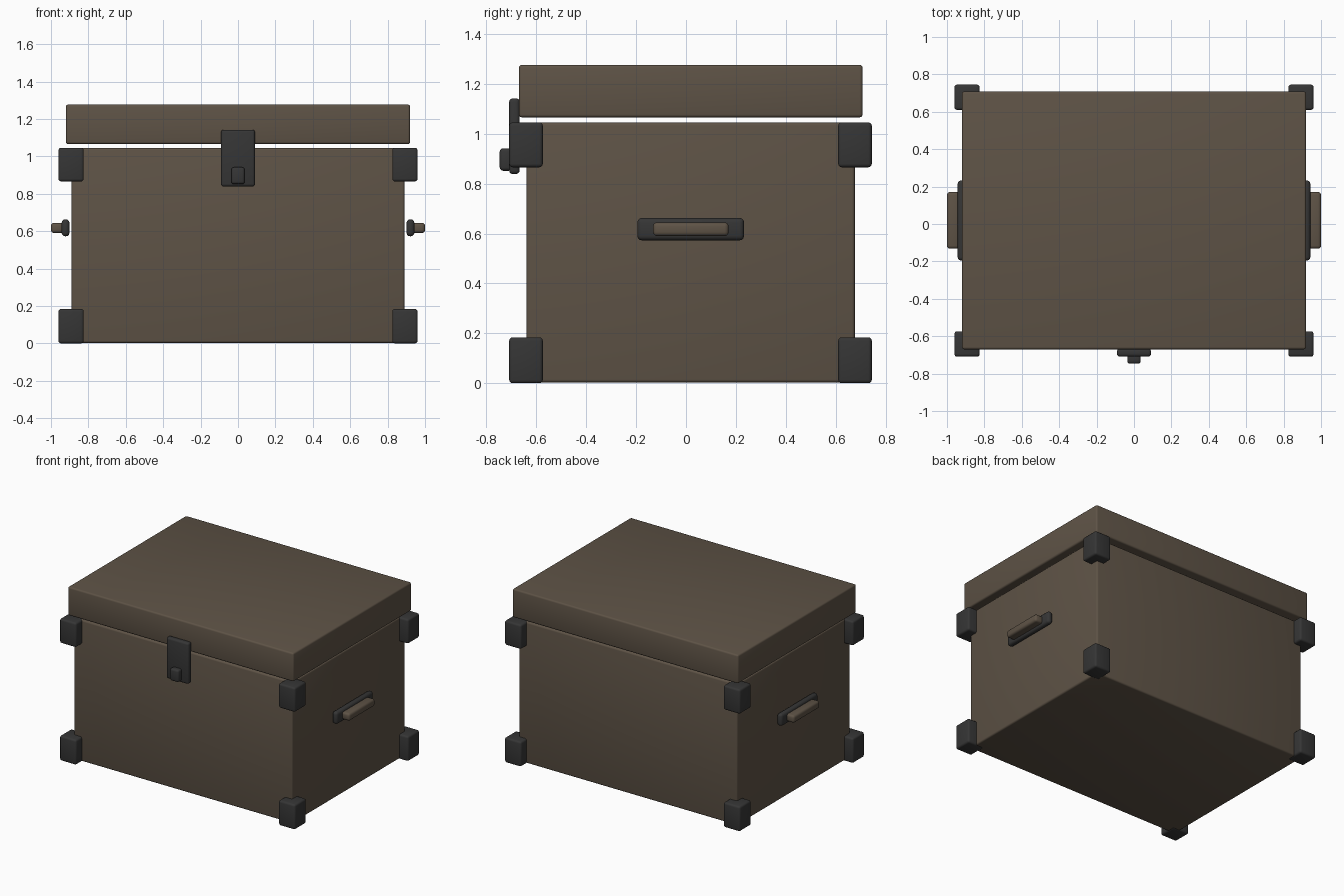
import bpy, bmesh
from mathutils import Vector

if "Cube" in bpy.data.objects:
    bpy.data.objects.remove(bpy.data.objects["Cube"])


def material(name, rgb):
    m = bpy.data.materials.new(name)
    m.diffuse_color = (*rgb, 1.0)
    m.use_nodes = True
    m.node_tree.nodes["Principled BSDF"].inputs["Base Color"].default_value = m.diffuse_color
    return m


BROWN = material("dull brown", (0.112, 0.086, 0.061))
BLACK = material("dark iron", (0.036, 0.036, 0.036))


def box(name, lo, hi, mat, bevel, segments=3):
    """Rounded box between two opposite corners."""
    lo, hi = Vector(lo), Vector(hi)
    size, mid = hi - lo, (lo + hi) / 2
    bm = bmesh.new()
    bmesh.ops.create_cube(bm, size=1.0)
    for v in bm.verts:
        v.co = Vector(v.co[i] * size[i] for i in range(3))
    bmesh.ops.bevel(bm, geom=bm.edges[:], offset=bevel, segments=segments,
                    profile=0.5, affect='EDGES', clamp_overlap=True)
    bmesh.ops.recalc_face_normals(bm, faces=bm.faces[:])
    me = bpy.data.meshes.new(name)
    bm.to_mesh(me)
    bm.free()
    me.materials.append(mat)
    ob = bpy.data.objects.new(name, me)
    ob.location = mid
    bpy.context.collection.objects.link(ob)
    bpy.ops.object.select_all(action='DESELECT')
    ob.select_set(True)
    bpy.context.view_layer.objects.active = ob
    bpy.ops.object.shade_smooth_by_angle(angle=0.6)
    return ob


# Chest body and separate lid floating just above it
box("body", (-0.89, -0.64, 0.003), (0.89, 0.677, 1.045), BROWN, 0.012)
box("lid", (-0.92, -0.67, 1.066), (0.92, 0.708, 1.277), BROWN, 0.012)

# Eight iron corner guards
for sx, side in ((-1, "left"), (1, "right")):
    xs = sorted((sx * 0.825, sx * 0.96))
    for y0, y1, depth in ((-0.709, -0.574, "front"), (0.61, 0.745, "back")):
        for z0, z1, level in ((0.0, 0.184, "bottom"), (0.866, 1.046, "top")):
            box(f"corner_{level}_{depth}_{side}",
                (xs[0], y0, z0), (xs[1], y1, z1), BLACK, 0.014)

# Front latch: plate and knob
box("latch_plate", (-0.091, -0.709, 0.839), (0.091, -0.667, 1.142), BLACK, 0.014)
box("latch_knob", (-0.036, -0.747, 0.852), (0.036, -0.695, 0.942), BLACK, 0.014)

# Side handles: iron back plate with a brown grip
for sx, side in ((-1, "left"), (1, "right")):
    xs = sorted((sx * 0.901, sx * 0.943))
    box(f"handle_plate_{side}", (xs[0], -0.195, 0.573), (xs[1], 0.233, 0.663), BLACK, 0.018)
    xs = sorted((sx * 0.93, sx * 1.0))
    box(f"handle_grip_{side}", (xs[0], -0.132, 0.59), (xs[1], 0.171, 0.645), BROWN, 0.016)
